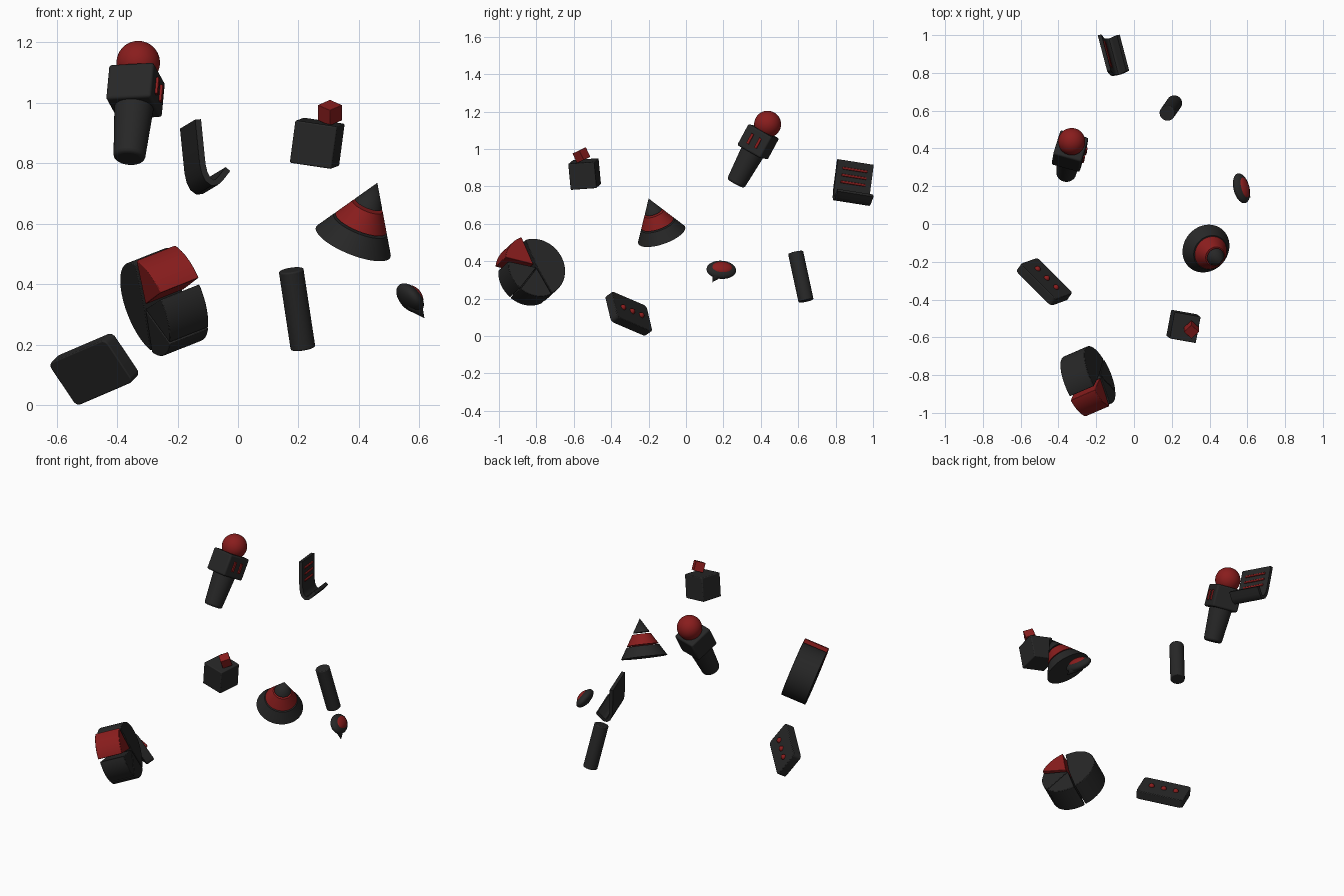
import bpy, bmesh
from math import cos, sin, radians
from mathutils import Matrix, Vector

if "Cube" in bpy.data.objects:
    bpy.data.objects.remove(bpy.data.objects["Cube"])


def material(name, color):
    m = bpy.data.materials.new(name)
    m.diffuse_color = color
    m.use_nodes = True
    m.node_tree.nodes["Principled BSDF"].inputs["Base Color"].default_value = m.diffuse_color
    return m


DARK = material("dark", (0.02, 0.02, 0.02, 1))
RED = material("red", (0.25, 0.012, 0.012, 1))


def frame(loc, x, z):
    """Placement from a position, a z axis and a rough x axis."""
    z = Vector(z).normalized()
    y = z.cross(Vector(x)).normalized()
    x = y.cross(z)
    m = Matrix((x, y, z)).transposed().to_4x4()
    m.translation = Vector(loc)
    return m


def finish(name, bm, mat, placement, bevel=0, segments=3):
    bmesh.ops.recalc_face_normals(bm, faces=bm.faces)
    me = bpy.data.meshes.new(name)
    bm.to_mesh(me)
    bm.free()
    ob = bpy.data.objects.new(name, me)
    bpy.context.collection.objects.link(ob)
    ob.matrix_world = placement
    me.materials.append(mat)
    if bevel:
        b = ob.modifiers.new("bevel", 'BEVEL')
        b.width, b.segments, b.limit_method = bevel, segments, 'ANGLE'
    bpy.ops.object.select_all(action='DESELECT')
    ob.select_set(True)
    bpy.context.view_layer.objects.active = ob
    bpy.ops.object.shade_smooth_by_angle(angle=radians(35))
    return ob


def box(name, size, mat, placement, at=(0, 0, 0), bevel=0.0):
    bm = bmesh.new()
    bmesh.ops.create_cube(bm, size=1, matrix=Matrix.Translation(at) @ Matrix.Diagonal((*size, 1)))
    return finish(name, bm, mat, placement, bevel)


def cone(name, r1, r2, z1, z2, mat, placement, bevel=0):
    bm = bmesh.new()
    bmesh.ops.create_cone(bm, cap_ends=True, segments=64, radius1=r1, radius2=r2, depth=z2 - z1,
                          matrix=Matrix.Translation((0, 0, (z1 + z2) / 2)))
    bmesh.ops.remove_doubles(bm, verts=bm.verts, dist=1e-5)
    return finish(name, bm, mat, placement, bevel)


def ball(name, radii, mat, placement, at=(0, 0, 0)):
    bm = bmesh.new()
    bmesh.ops.create_uvsphere(bm, u_segments=40, v_segments=24, radius=1,
                              matrix=Matrix.Translation(at) @ Matrix.Diagonal((*radii, 1)))
    return finish(name, bm, mat, placement)


def prism(name, outline, z1, z2, mat, placement, bevel=0):
    bm = bmesh.new()
    f = bm.faces.new([bm.verts.new((x, y, z1)) for x, y in outline])
    top = bmesh.ops.extrude_face_region(bm, geom=[f])["geom"]
    bmesh.ops.translate(bm, vec=(0, 0, z2 - z1), verts=[v for v in top if isinstance(v, bmesh.types.BMVert)])
    return finish(name, bm, mat, placement, bevel, 2)


# Microphone: local z runs from the handle end to the ball
mic = frame((-0.36, 0.265, 0.815), (0.96, -0.27, 0.05), (0.083, 0.473, 0.877))
cone("mic_handle", 0.052, 0.066, 0, 0.21, DARK, mic, 0.012)
box("mic_cube", (0.155, 0.15, 0.13), DARK, mic, (0, 0, 0.255), 0.01)
ball("mic_ball", (0.072,) * 3, RED, mic, (0, 0, 0.362))
for i in (-1, 1):
    box("mic_badge_bar", (0.012, 0.014, 0.06), RED, mic, (0.08, i * 0.025, 0.255))

# Curled page: local x points out of the page, y is up, z is the width
page = frame((-0.132, 0.81, 0.945), (0.955, 0.261, 0.0625), (-0.25, 0.95, -0.15))
page_y = -1 if page.col[1].z < 0 else 1
path = [(0, 0), (0, -0.15), (0.004, -0.18), (0.013, -0.202), (0.027, -0.214),
        (0.042, -0.213), (0.056, -0.202), (0.085, -0.172)]
left, right = [], []
for i, p in enumerate(path):
    a, b = Vector(path[max(i - 1, 0)]), Vector(path[min(i + 1, len(path) - 1)])
    t = (b - a).normalized()
    n = Vector((-t.y, t.x)) * 0.01
    left.append((p[0] + n.x, (p[1] + n.y) * page_y))
    right.append((p[0] - n.x, (p[1] - n.y) * page_y))
prism("page_sheet", left + right[::-1], 0, 0.2, DARK, page)
for h in (-0.043, -0.08, -0.117):
    box("page_line", (0.012, 0.013, 0.14), RED, page, (0.01, h * page_y, 0.1), 0.004)

# Plain rod
rod = frame((0.215, 0.642, 0.188), (1, 0, 0), (-0.04, -0.057, 0.263))
cone("rod", 0.041, 0.041, 0, 0.268, DARK, rod, 0.005)

# Speech bubble: local x is the long side, z faces out
bubble = frame((0.569, 0.189, 0.354), (-0.24, 0.97, 0), (0.78, 0.2, 0.6))
ball("bubble_body", (0.081, 0.056, 0.032), DARK, bubble)
ball("bubble_face", (0.058, 0.038, 0.022), RED, bubble, (0, 0, 0.016))
tail = frame((0.583, 0.170, 0.333), (0, 1, 0), (0.034, -0.03, -0.046))
cone("bubble_tail", 0.028, 0.0, 0, 0.064, DARK, tail)

# Layered cone
stack = frame((0.381, -0.13, 0.539), (1, 0, 0), (0.08, -0.07, 0.197))
R, H = 0.133, 0.223
for name, a, b, mat in (("cone_base", 0, 0.29, DARK), ("cone_band", 0.32, 0.6, RED),
                        ("cone_tip", 0.64, 1, DARK)):
    cone(name, R * (1 - a), R * (1 - b), H * a, H * b, mat, stack)

# Two cubes
big = frame((0.262, -0.542, 0.866), (0.14, -0.025, -0.018), (0.018, -0.013, 0.135))
box("big_cube", (0.142,) * 3, DARK, big, bevel=0.005)
small = (Matrix.Translation((0.304, -0.559, 0.967)) @ Matrix.Rotation(radians(26), 4, 'X')
         @ Matrix.Rotation(radians(45), 4, 'Z'))
box("small_cube", (0.057,) * 3, RED, small, bevel=0.002)

# Pie chart: local x is roughly world y, z is the disc axis
pie = frame((-0.244, -0.825, 0.343), (0, 1, 0), (0.86, 0.37, 0.34))
slices = [("pie_red_slice", 115, 174, 0.024, RED), ("pie_slice_left", 176, 235, 0.003, DARK),
          ("pie_slice_bottom", 235, 302, 0.005, DARK), ("pie_slice_main", 302, 475, 0.003, DARK)]
for name, a, b, shift, mat in slices:
    mid = radians((a + b) / 2)
    steps = max(12, (b - a) // 4)
    angles = [radians(a + (b - a) * i / steps) for i in range(steps + 1)]
    outline = [(0, 0)] + [(0.161 * cos(t), 0.161 * sin(t)) for t in angles]
    outline = [(x + shift * cos(mid), y + shift * sin(mid)) for x, y in outline]
    prism(name, outline, -0.074, 0.074, mat, pie, 0.003)

# Card with three dots: local x is the long side, z faces out
card = frame((-0.475, -0.306, 0.119), (0.676, -0.676, 0.29), (0.495, 0.71, 0.5))
corners = [(sx * 0.119 + 0.02 * cos(radians(q + k * 18)), sy * 0.066 + 0.02 * sin(radians(q + k * 18)))
           for sx, sy, q in ((1, 1, 0), (-1, 1, 90), (-1, -1, 180), (1, -1, 270)) for k in range(6)]
prism("card", corners, -0.026, 0.026, DARK, card, 0.004)
for i in (-1, 0, 1):
    ball("card_dot", (0.016,) * 3, RED, card, (i * 0.072, 0, 0.026))
